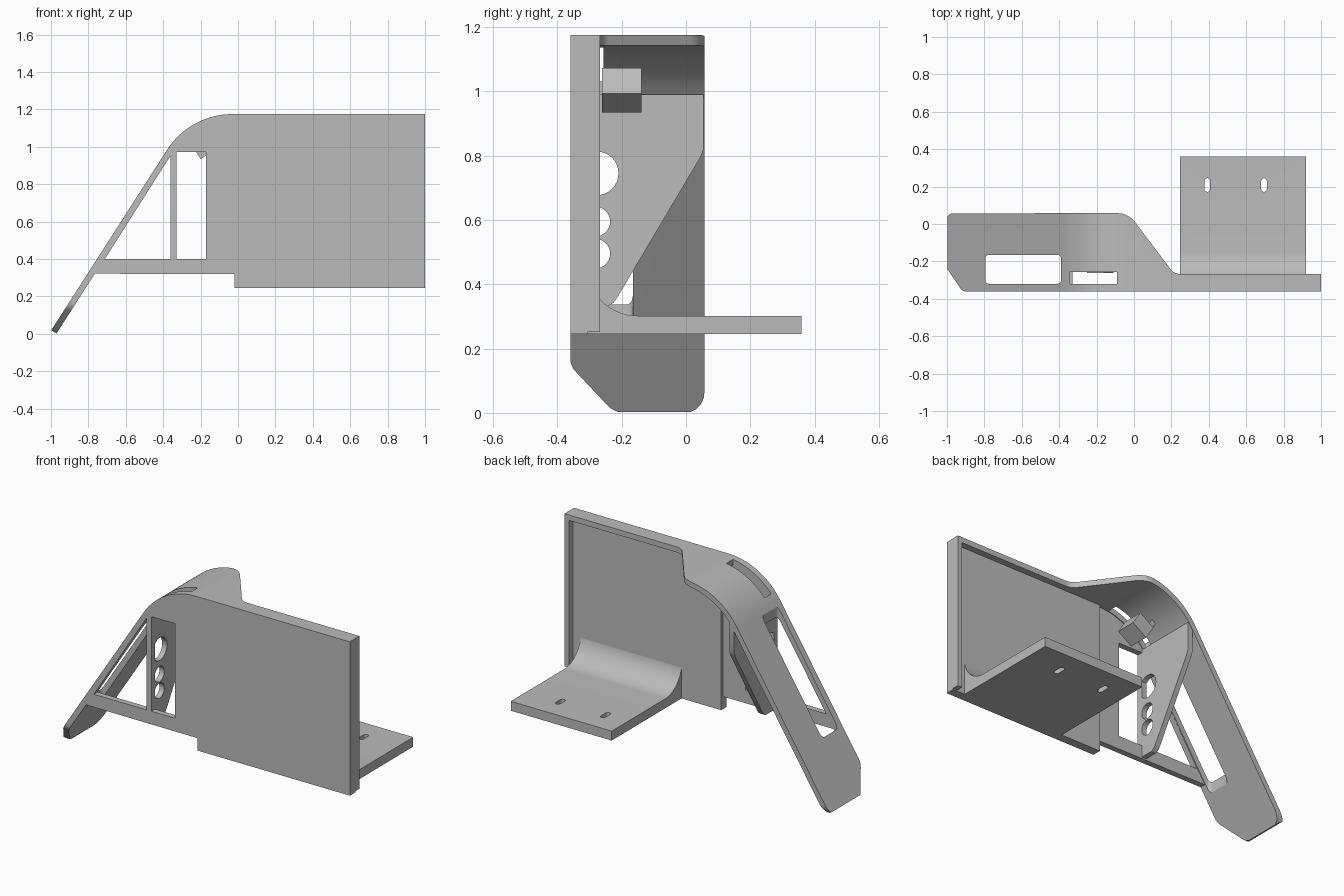
import bpy, bmesh, math
from mathutils import Vector

cube = bpy.data.objects.get("Cube")
if cube:
    bpy.data.objects.remove(cube, do_unlink=True)

grey = bpy.data.materials.new("plain grey")
grey.use_nodes = True
grey.diffuse_color = (0.5, 0.5, 0.5, 1)
grey.node_tree.nodes["Principled BSDF"].inputs["Base Color"].default_value = (0.5, 0.5, 0.5, 1)


def place(axis, a, b, d):
    """Put a 2D outline point at depth d along an axis."""
    return {"x": (d, a, b), "y": (a, d, b), "z": (a, b, d)}[axis]


def prism(name, outline, axis, lo, hi):
    bm = bmesh.new()
    face = bm.faces.new([bm.verts.new(place(axis, a, b, lo)) for a, b in outline])
    ext = bmesh.ops.extrude_face_region(bm, geom=[face])
    verts = [v for v in ext["geom"] if isinstance(v, bmesh.types.BMVert)]
    bmesh.ops.translate(bm, verts=verts, vec=Vector(place(axis, 0, 0, hi - lo)))
    bmesh.ops.recalc_face_normals(bm, faces=bm.faces)
    mesh = bpy.data.meshes.new(name)
    bm.to_mesh(mesh)
    bm.free()
    mesh.materials.append(grey)
    obj = bpy.data.objects.new(name, mesh)
    bpy.context.collection.objects.link(obj)
    return obj


def activate(obj):
    bpy.ops.object.select_all(action="DESELECT")
    obj.select_set(True)
    bpy.context.view_layer.objects.active = obj


def boolean(obj, cutter, operation="DIFFERENCE"):
    cutter.hide_render = True
    mod = obj.modifiers.new("cut", "BOOLEAN")
    mod.operation = operation
    mod.solver = "EXACT"
    mod.object = cutter
    activate(obj)
    bpy.ops.object.modifier_apply(modifier=mod.name)
    bpy.data.objects.remove(cutter, do_unlink=True)


def smooth(obj):
    activate(obj)
    bpy.ops.object.shade_smooth_by_angle(angle=math.radians(25))


def arc(cx, cy, r, start, end, n=12):
    angles = [math.radians(start + (end - start) * i / n) for i in range(n + 1)]
    return [(cx + r * math.cos(t), cy + r * math.sin(t)) for t in angles]


def rounded(a0, a1, b0, b1, r):
    pts = []
    for cx, cy, s in ((a1 - r, b1 - r, 0), (a0 + r, b1 - r, 90),
                      (a0 + r, b0 + r, 180), (a1 - r, b0 + r, 270)):
        pts += arc(cx, cy, r, s, s + 90, 5)
    return pts


def circle(cx, cy, r):
    return arc(cx, cy, r, 0, 360, 32)[:-1]


TOP, FRONT, RIM = 1.175, -0.36, -0.268
BEND, THICK, SLOPE = 0.415, 0.033, 147.3
CX, CZ = -0.03, TOP - BEND
t = math.radians(SLOPE)
down = Vector((-math.sin(t), math.cos(t)))


def leg_point(radius, length):
    return tuple(Vector((CX, CZ)) + radius * Vector((math.cos(t), math.sin(t))) + down * length)


# Bent strap: top rim, curve and sloping leg
outer = arc(CX, CZ, BEND, 90, SLOPE, 24)
inner = arc(CX, CZ, BEND - THICK, SLOPE, 90, 24)
band = prism("bent_strap", [(1, TOP)] + outer + [leg_point(BEND, 1.146), leg_point(BEND - THICK, 1.146)]
             + inner + [(1, TOP - THICK)], "y", FRONT, 0.058)
plan = ([(-1.2, -0.5), (1.2, -0.5), (1.2, RIM)] + arc(0.25, RIM + 0.07, 0.07, 270, 217, 6)
        + arc(-0.09, -0.062, 0.12, 37, 90, 8) + [(-1.2, 0.058)])
boolean(band, prism("plan_cutter", plan, "z", -0.5, 1.5), "INTERSECT")
foot = ([(FRONT - 0.1, 1.5), (FRONT - 0.1, 0.5), (FRONT, 0.5)] + arc(-0.3, 0.17, 0.06, 180, 225, 5)
        + arc(-0.19, 0.075, 0.075, 225, 270, 5) + arc(-0.005, 0.062, 0.062, 270, 360, 8) + [(0.058, 1.5)])
boolean(band, prism("foot_cutter", foot, "x", -1.5, 1.5), "INTERSECT")
boolean(band, prism("leg_slot_cutter", rounded(-0.795, -0.39, -0.32, -0.165, 0.02), "z", 0.2, 1.08))
boolean(band, prism("curve_slot_cutter", rounded(-0.345, -0.09, -0.32, -0.257, 0.004), "z", 0.9, 1.4))
smooth(band)

# Front frame with its two windows
frame = prism("front_frame", outer + [leg_point(BEND, 0.787), (-0.01, 0.32), (-0.01, TOP)],
              "y", FRONT, -0.325)
for name, window in (("triangle_cutter", [(-0.712, 0.4), (-0.36, 0.4), (-0.36, 0.955)]),
                     ("upright_cutter", [(-0.328, 0.4), (-0.17, 0.4), (-0.17, 0.972), (-0.328, 0.972)])):
    boolean(frame, prism(name, window, "y", -0.6, 0))
smooth(frame)

# Main panel and side rim
prism("main_panel", [(-0.02, 0.245), (1, 0.245), (1, TOP), (-0.02, TOP)], "y", FRONT, -0.307)
prism("side_rim", [(0.97, 0.252), (1, 0.252), (1, TOP), (0.97, TOP)], "y", -0.32, RIM)

# Upright rib with three round holes
rib = prism("upright_rib", [(FRONT, 0.33), (-0.245, 0.33), (-0.225, 0.343), (-0.21, 0.365),
                            (0.045, 0.795), (0.055, 0.82), (0.055, 0.99), (FRONT, 0.99)],
            "x", -0.36, -0.328)
for z, r in ((0.745, 0.068), (0.595, 0.046), (0.495, 0.046)):
    boolean(rib, prism("hole_cutter", circle(-0.282 if r < 0.06 else -0.278, z, r), "x", -0.5, -0.2))
smooth(rib)

# Shelf with a curved root and two mounting slots
shelf = prism("shelf", [(-0.33, 0.245), (0.36, 0.245), (0.36, 0.302)]
              + arc(-0.15, 0.462, 0.16, 270, 180, 16) + [(-0.33, 0.462)], "x", 0.245, 0.92)
for x in (0.392, 0.695):
    boolean(shelf, prism("slot_cutter", rounded(x - 0.015, x + 0.015, 0.172, 0.245, 0.0149), "z", 0.1, 0.5))
smooth(shelf)

# Tilted clip below the curve, carried by a thin arm
side, up = Vector((0.84, 0.54)), Vector((-0.54, 0.84))
base = Vector((-0.2, 0.935))


def tilted(name, a0, a1, b0, b1, lo, hi):
    corners = ((a0, b0), (a1, b0), (a1, b1), (a0, b1))
    prism(name, [tuple(base + side * a + up * b) for a, b in corners], "y", lo, hi)


tilted("clip_block", 0, 0.108, 0, 0.095, -0.262, -0.138)
tilted("clip_arm", 0, 0.03, 0.09, 0.17, -0.25, -0.15)
